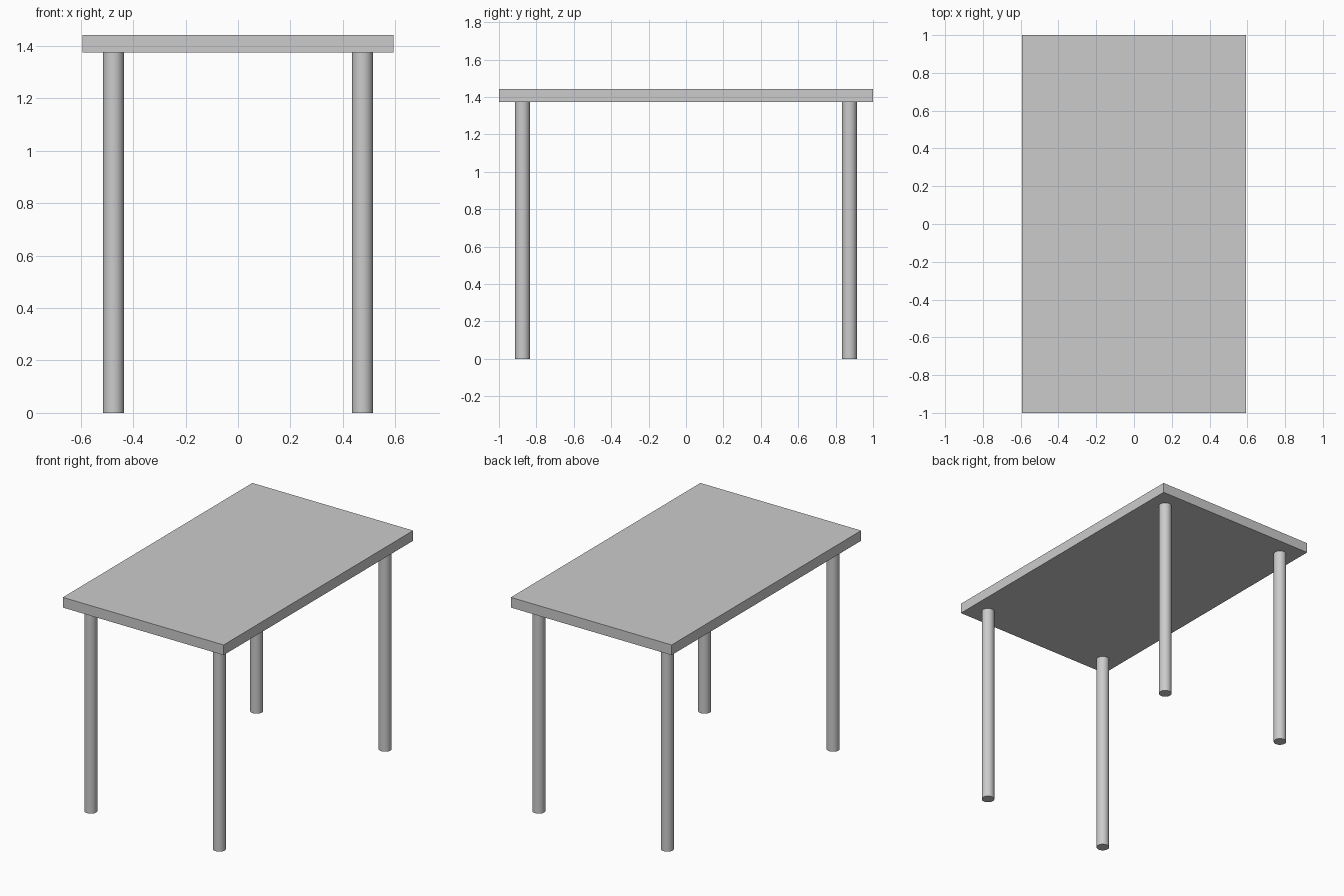
import bpy
import math

if "Cube" in bpy.data.objects:
    bpy.data.objects.remove(bpy.data.objects["Cube"], do_unlink=True)

HALF_X, HALF_Y = 0.594, 1.0
UNDERSIDE, TOP = 1.374, 1.442
LEG_X, LEG_Y, LEG_RADIUS = 0.475, 0.874, 0.04

grey = bpy.data.materials.new("light grey")
grey.use_nodes = True
colour = (0.6, 0.6, 0.6, 1)
grey.diffuse_color = colour
grey.node_tree.nodes["Principled BSDF"].inputs["Base Color"].default_value = colour

# Tabletop slab
bpy.ops.mesh.primitive_cube_add(size=1, location=(0, 0, (UNDERSIDE + TOP) / 2))
top = bpy.context.object
top.name = "tabletop"
top.scale = (2 * HALF_X, 2 * HALF_Y, TOP - UNDERSIDE)
bpy.ops.object.transform_apply(location=False, rotation=False, scale=True)
top.data.materials.append(grey)

# Four round legs
for end, sy in (("front", -1), ("back", 1)):
    for side, sx in (("left", 1), ("right", -1)):
        bpy.ops.mesh.primitive_cylinder_add(
            vertices=32, radius=LEG_RADIUS, depth=UNDERSIDE,
            location=(sx * LEG_X, sy * LEG_Y, UNDERSIDE / 2))
        leg = bpy.context.object
        leg.name = f"{end}_{side}_leg"
        leg.data.materials.append(grey)
        bpy.ops.object.shade_smooth_by_angle(angle=math.radians(30))
